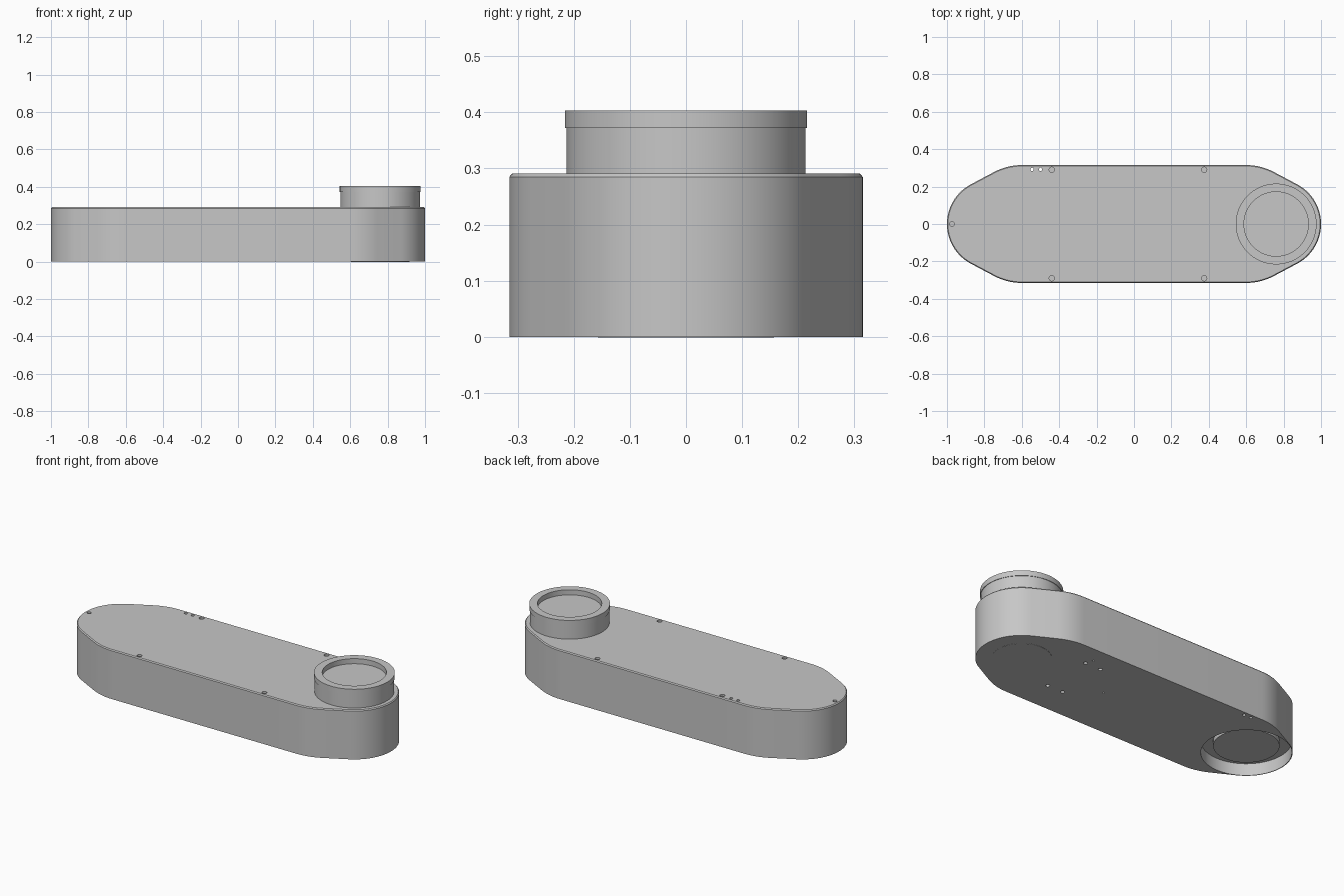
import bpy, bmesh, math

if "Cube" in bpy.data.objects:
    bpy.data.objects.remove(bpy.data.objects["Cube"])

grey = bpy.data.materials.new("light_grey")
grey.diffuse_color = (0.57, 0.57, 0.57, 1)
grey.use_nodes = True
grey.node_tree.nodes["Principled BSDF"].inputs["Base Color"].default_value = grey.diffuse_color


def lathe(bm, profile, x, y=0, n=96):
    """Revolve an (r, z) profile, starting and ending on the axis, round (x, y)."""
    rings = []
    for r, z in profile:
        if r == 0:
            rings.append([bm.verts.new((x, y, z))] * n)
        else:
            rings.append([bm.verts.new((x + r * math.cos(2 * math.pi * i / n),
                                        y + r * math.sin(2 * math.pi * i / n), z)) for i in range(n)])
    for a, b in zip(rings, rings[1:]):
        for i in range(n):
            j = (i + 1) % n
            corners = list(dict.fromkeys((a[i], a[j], b[j], b[i])))
            bm.faces.new(corners)


def cylinder(bm, x, y, r, z0, z1, n=20):
    lathe(bm, [(0, z0), (r, z0), (r, z1), (0, z1)], x, y, n)


def finish(name, bm):
    bmesh.ops.recalc_face_normals(bm, faces=bm.faces)
    mesh = bpy.data.meshes.new(name)
    bm.to_mesh(mesh)
    bm.free()
    mesh.materials.append(grey)
    obj = bpy.data.objects.new(name, mesh)
    bpy.context.collection.objects.link(obj)
    return obj


def smooth(obj):
    bpy.ops.object.select_all(action='DESELECT')
    obj.select_set(True)
    bpy.context.view_layer.objects.active = obj
    bpy.ops.object.shade_smooth_by_angle(angle=math.radians(30))


# Body outline: a wide arc, a tapered tangent and a smaller end arc at each end
def outline(inset):
    big, small, tilt = 0.315 - inset, 0.24 - inset, 62
    half = [(0.6, big, t) for t in range(-90, -tilt + 1, 4)]
    half += [(0.76, small, t) for t in range(-tilt, tilt + 1, 4)]
    half += [(0.6, big, t) for t in range(tilt, 91, 4)]
    pts = [(c + r * math.cos(math.radians(t)), r * math.sin(math.radians(t))) for c, r, t in half]
    return pts + [(-x, -y) for x, y in pts]


bm = bmesh.new()
levels = [[bm.verts.new((x, y, z)) for x, y in outline(d)]
          for d, z in ((0, 0), (0, 0.285), (0.005, 0.291))]
for a, b in zip(levels, levels[1:]):
    for i in range(len(a)):
        j = (i + 1) % len(a)
        bm.faces.new((a[i], a[j], b[j], b[i]))
bm.faces.new(levels[0][::-1])
bm.faces.new(levels[-1])
body = finish("arm_body", bm)

# Cutter: joint socket with a central disc, screw recesses and two through holes
bm = bmesh.new()
lathe(bm, [(0, -0.05), (0.236, -0.05), (0.236, 0.07), (0.172, 0.07), (0.172, 0.04), (0, 0.04)], -0.76)
for x in (-0.44, 0.375):
    for y in (-0.29, 0.29):
        cylinder(bm, x, y, 0.014, 0.28, 0.35)
cylinder(bm, -0.973, 0, 0.012, 0.28, 0.35)
for x in (-0.545, -0.5):
    cylinder(bm, x, 0.292, 0.009, -0.1, 0.4)
for x in (0.375, 0.475):
    for y in (-0.13, 0.175):
        cylinder(bm, x, y, 0.011, -0.05, 0.02)
for x, y in ((0.46, 0.22), (0.206, 0)):
    cylinder(bm, x, y, 0.006, -0.05, 0.02)
cutter = finish("hole_cutter", bm)
cutter.hide_render = True

cut = body.modifiers.new("holes", 'BOOLEAN')
cut.operation = 'DIFFERENCE'
cut.solver = 'EXACT'
cut.object = cutter
bpy.context.view_layer.objects.active = body
body.select_set(True)
bpy.ops.object.modifier_apply(modifier="holes")
bpy.data.objects.remove(cutter)
smooth(body)

# Raised joint ring with a shallow dished top
bm = bmesh.new()
lathe(bm, [(0, 0.27), (0.213, 0.27), (0.213, 0.372), (0.216, 0.372), (0.216, 0.403),
           (0.172, 0.403), (0.172, 0.373), (0, 0.373)], 0.76)
smooth(finish("joint_ring", bm))

# Flush access cover under the joint ring
bm = bmesh.new()
cylinder(bm, 0.76, 0, 0.157, 0.0, 0.01, 64)
bmesh.ops.translate(bm, verts=bm.verts, vec=(0, 0, -0.001))
smooth(finish("bottom_cover", bm))
